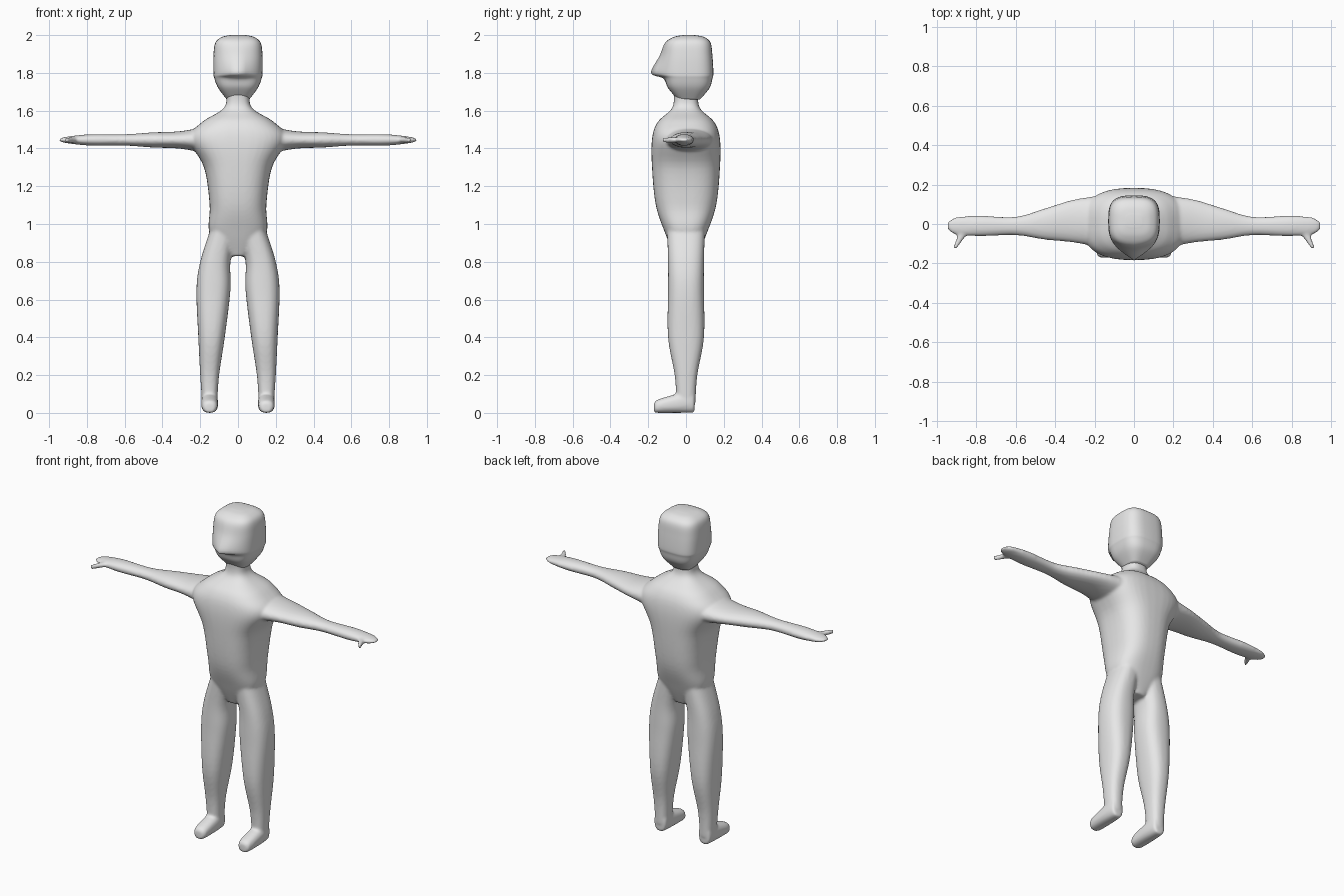
import bpy
import bmesh
import math

cube = bpy.data.objects.get("Cube")
if cube:
    bpy.data.objects.remove(cube, do_unlink=True)

SEGMENTS = 40
STEPS = 6
ARM_HEIGHT = 1.445
FOOT_OFFSET = 0.15
HEAD_SHIFT = 0.015
THUMB_DEPTH = 0.014


def make_material(name, value):
    mat = bpy.data.materials.new(name)
    mat.use_nodes = True
    colour = (value, value, value, 1)
    mat.diffuse_color = colour
    shader = mat.node_tree.nodes["Principled BSDF"]
    shader.inputs["Base Color"].default_value = colour
    return mat


def hermite(before, start, end, after, t):
    """Smooth value between start and end, with slopes taken from the neighbours."""
    slope_in = (end - before) / 2
    slope_out = (after - start) / 2
    ease = t * t * (3 - 2 * t)
    rest = 1 - t
    return start + (end - start) * ease + t * rest * (rest * slope_in - t * slope_out)


def refine(rows):
    """Insert smoothly interpolated sections between the given ones."""
    padded = [rows[0], *rows, rows[-1]]
    refined = []
    for before, start, end, after in zip(padded, padded[1:], padded[2:], padded[3:]):
        for step in range(STEPS):
            columns = zip(before, start, end, after)
            refined.append([hermite(*column, step / STEPS) for column in columns])
    refined.append(rows[-1])
    return refined


def rounded_wave(value, power):
    """Turn a sine or cosine into the matching coordinate of a rounded box."""
    return math.copysign(abs(value) ** (2 / power), value)


def place(axis, along, a, b, side):
    """Put a section point into the model's frame, mirrored by side."""
    if axis == "x":
        return (along * side, a, b)
    if axis == "y":
        return (a * side, along, b)
    return (a * side, b, along)


def loft(bm, rows, axis, power, side=1):
    """Skin sections of (position, centre, radius, centre, radius, point of the front)."""
    rings = []
    for along, a_mid, a_radius, b_mid, b_radius, point in refine(rows):
        ring = []
        for i in range(SEGMENTS):
            angle = math.tau * i / SEGMENTS
            u = rounded_wave(math.cos(angle), power)
            v = rounded_wave(math.sin(angle), power)
            push = point * (1 - abs(u)) ** 1.3 if v < 0 else 0
            a = a_mid + u * a_radius
            b = b_mid + v * b_radius - push
            ring.append(bm.verts.new(place(axis, along, a, b, side)))
        rings.append(ring)
    for lower, upper in zip(rings, rings[1:]):
        for i in range(SEGMENTS):
            bm.faces.new((lower[i - 1], lower[i], upper[i], upper[i - 1]))
    bm.faces.new(rings[0])
    bm.faces.new(rings[-1])


def finish(bm, name, mat):
    bmesh.ops.recalc_face_normals(bm, faces=bm.faces)
    mesh = bpy.data.meshes.new(name)
    bm.to_mesh(mesh)
    bm.free()
    mesh.materials.append(mat)
    mesh.shade_smooth()
    obj = bpy.data.objects.new(name, mesh)
    bpy.context.collection.objects.link(obj)
    return obj


grey = make_material("plain grey", 0.8)

# Torso and neck: height, half width, half depth
torso = [
    (.83, .05, .06), (.95, .15, .11), (1.1, .15, .16), (1.3, .18, .18),
    (1.45, .26, .18), (1.54, .19, .15), (1.62, .07, .07), (1.73, .07, .07),
]

# Leg: height, centre, half width, half depth
leg = [
    (.05, .15, .04, .05), (.2, .15, .05, .06), (.4, .14, .07, .095),
    (.65, .13, .09, .095), (.8, .12, .08, .095), (.96, .08, .07, .1),
]

# Foot, toe to heel: depth, half width, half height
foot = [
    (-.17, .02, .025), (-.15, .04, .035), (-.05, .045, .05),
    (.03, .04, .06), (.045, .03, .05),
]

# Arm and flat hand: reach, centre, half depth, half height
arm = [
    (.12, .01, .14, .08), (.3, .015, .11, .047), (.45, 0, .08, .04),
    (.6, -.01, .047, .03), (.78, -.01, .052, .03), (.9, -.01, .045, .018),
    (.945, -.01, .02, .007),
]

# Thumb, tip to palm: depth, reach, half width
thumb = [(-.125, .91, .01), (-.08, .885, .018), (-.03, .86, .03)]

body_mesh = bmesh.new()
loft(body_mesh, [(z, 0, w, 0, d, 0) for z, w, d in torso], "z", 2.7)
for side in (1, -1):
    loft(body_mesh, [(z, x, w, 0, d, 0) for z, x, w, d in leg], "z", 2.5, side)
    loft(body_mesh, [(y, FOOT_OFFSET, w, h, h, 0) for y, w, h in foot], "y", 2.4, side)
    loft(body_mesh, [(x, y, d, ARM_HEIGHT, h, 0) for x, y, d, h in arm], "x", 2.1, side)
    loft(body_mesh, [(y, x, w, ARM_HEIGHT, THUMB_DEPTH, 0) for y, x, w in thumb],
         "y", 2.1, side)
body = finish(body_mesh, "body", grey)

# Fuse the limbs and torso into one soft skin
fuse = body.modifiers.new("fuse", "REMESH")
fuse.mode = "VOXEL"
fuse.voxel_size = 0.008
fuse.use_smooth_shade = True
soften = body.modifiers.new("soften", "SMOOTH")
soften.factor = 0.5
soften.iterations = 8

# Head with pointed nose: height, half width, half depth, point of the nose
head = [
    (1.66, .06, .06, 0), (1.72, .105, .11, 0), (1.77, .125, .125, .01),
    (1.8, .13, .13, .07), (1.89, .13, .125, .03), (1.96, .12, .115, .01),
    (1.99, .085, .08, 0), (2, .04, .03, 0),
]
head_mesh = bmesh.new()
loft(head_mesh, [(z, 0, w, HEAD_SHIFT, d, point) for z, w, d, point in head], "z", 3.2)
finish(head_mesh, "head", grey)
